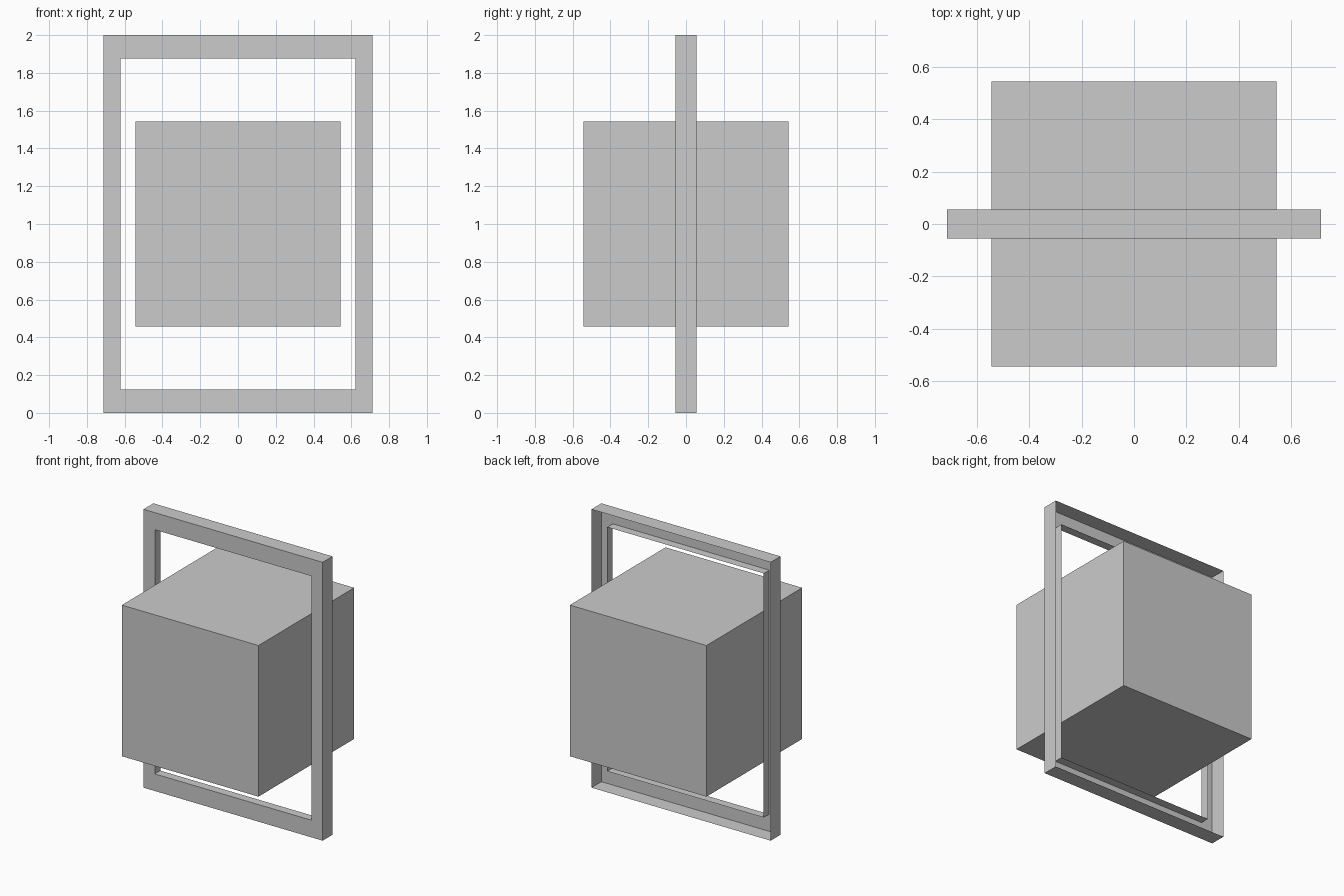
import bpy

if "Cube" in bpy.data.objects:
    bpy.data.objects.remove(bpy.data.objects["Cube"])

# Frame: thin hollow shell, open at the back, with a shallower lip round the opening
def rect(half_x, half_z, y):
    return [(sx * half_x, y, 1 + sz * half_z)
            for sx, sz in ((-1, -1), (1, -1), (1, 1), (-1, 1))]

# Cross-section: outer back edge, outer front edge, opening front edge, lip back edge
section = [(0.712, 1.0, 0.056), (0.712, 1.0, -0.056),
           (0.622, 0.877, -0.056), (0.622, 0.877, 0.006)]
verts = [v for ring in section for v in rect(*ring)]
faces = [(4 * r + i, 4 * r + 4 + i, 4 * r + 4 + (i + 1) % 4, 4 * r + (i + 1) % 4)
         for r in range(3) for i in range(4)]
faces = [f[::-1] for f in faces]
mesh = bpy.data.meshes.new("frame")
mesh.from_pydata(verts, [], faces)
mesh.update()
# Front face should look towards -y
if mesh.polygons[4].normal.y > 0:
    mesh.flip_normals()
frame = bpy.data.objects.new("frame", mesh)
bpy.context.collection.objects.link(frame)

# Cube floating in the middle of the frame
bpy.ops.mesh.primitive_cube_add(size=1.086, location=(0, 0, 1))
bpy.context.object.name = "centre_cube"
